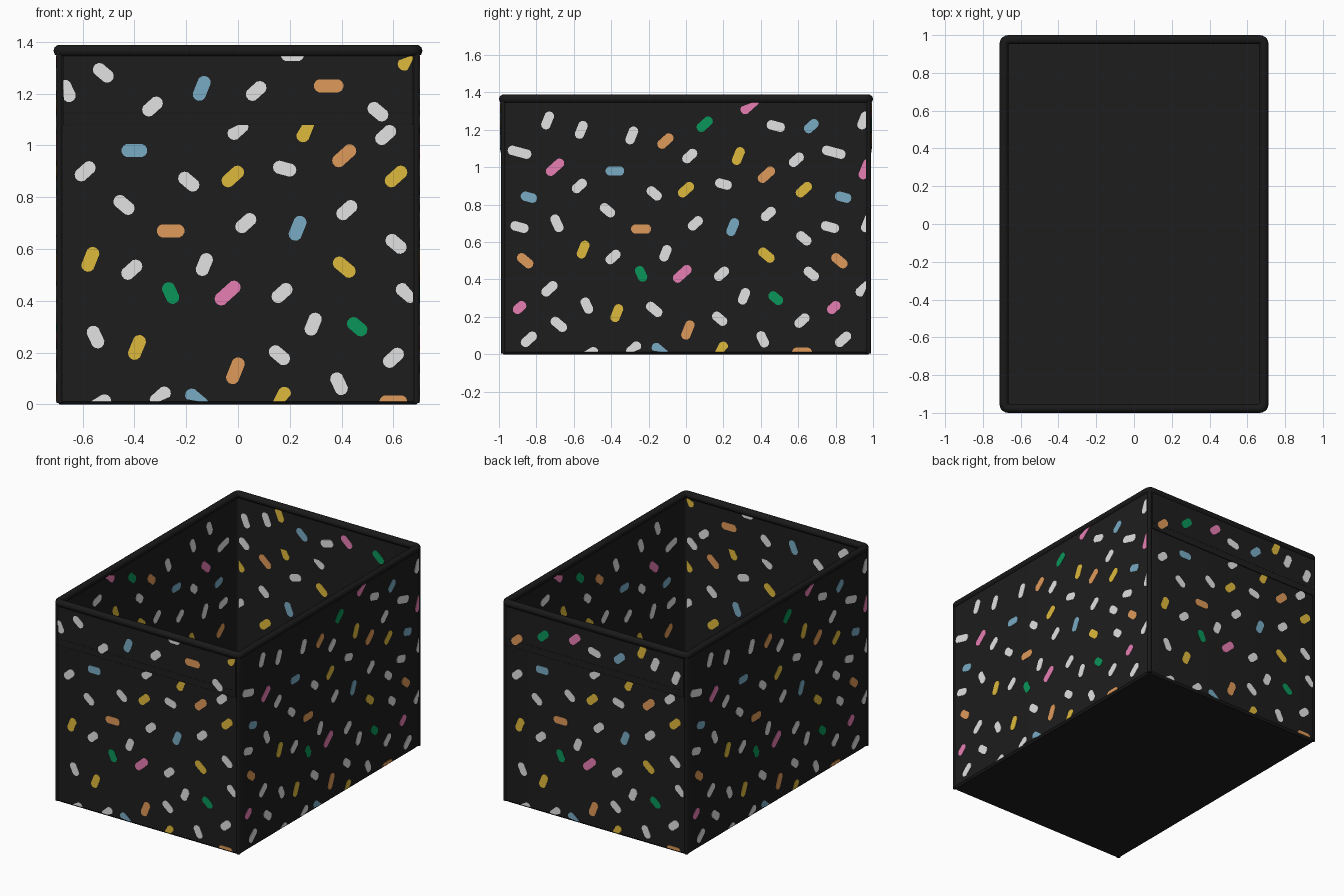
import bpy, bmesh, math
from mathutils import Vector

cube = bpy.data.objects.get("Cube")
if cube:
    bpy.data.objects.remove(cube)

# Main dimensions of the fabric bin
HALF_X, HALF_Y, TOP = 0.7, 0.988, 1.365
WALL, CORNER = 0.02, 0.035
BAND_LOW, BAND_TOP, BAND_THICK = 1.08, 1.345, 0.004
PLATE = 0.002
UP = Vector((0, 0, 1))


def material(name, red, green, blue):
    mat = bpy.data.materials.new(name)
    mat.use_nodes = True
    colour = (red, green, blue, 1)
    mat.diffuse_color = colour
    shader = mat.node_tree.nodes["Principled BSDF"]
    shader.inputs["Base Color"].default_value = colour
    shader.inputs["Roughness"].default_value = 0.9
    return mat


fabric = material("black fabric", 0.0125, 0.0125, 0.0125)
trim = material("dark trim", 0.01, 0.01, 0.01)
white = material("white", 0.76, 0.76, 0.76)
orange = material("orange", 0.74, 0.32, 0.1)
yellow = material("yellow", 0.74, 0.49, 0.045)
blue = material("blue", 0.19, 0.41, 0.56)
green = material("green", 0.003, 0.3, 0.1)
pink = material("pink", 0.8, 0.21, 0.45)


def finish(name, bm, mat, smooth=False):
    bmesh.ops.recalc_face_normals(bm, faces=bm.faces)
    mesh = bpy.data.meshes.new(name)
    bm.to_mesh(mesh)
    bm.free()
    mesh.materials.append(mat)
    obj = bpy.data.objects.new(name, mesh)
    bpy.context.collection.objects.link(obj)
    if smooth:
        bpy.ops.object.select_all(action="DESELECT")
        obj.select_set(True)
        bpy.context.view_layer.objects.active = obj
        bpy.ops.object.shade_smooth_by_angle(angle=math.radians(40))


def rounded_ring(inset, z, steps=5):
    """Rounded rectangle, inset from the outer wall."""
    radius = max(CORNER - inset, 0.008)
    points = []
    for quarter, (sx, sy) in enumerate([(1, 1), (-1, 1), (-1, -1), (1, -1)]):
        cx = sx * (HALF_X - inset - radius)
        cy = sy * (HALF_Y - inset - radius)
        for i in range(steps + 1):
            a = (quarter + i / steps) * math.pi / 2
            points.append((cx + radius * math.cos(a), cy + radius * math.sin(a), z))
    return points


def loft(name, profile, mat, closed):
    """Sweep (inset, height) pairs around the bin."""
    bm = bmesh.new()
    rings = [[bm.verts.new(p) for p in rounded_ring(*pair)] for pair in profile]
    pairs = list(zip(rings, rings[1:]))
    if closed:
        pairs.append((rings[-1], rings[0]))
    else:
        bm.faces.new(rings[0])
        bm.faces.new(rings[-1])
    for low, high in pairs:
        for i in range(len(low)):
            j = (i + 1) % len(low)
            bm.faces.new((low[i], low[j], high[j], high[i]))
    finish(name, bm, mat, True)


def piping(inset, z, radius, sides=10):
    angles = [math.tau * i / sides for i in range(sides)]
    return [(inset + radius * math.cos(a), z + radius * math.sin(a)) for a in angles]


# Open shell and rolled rim
loft("bin_shell", [(0.012, 0), (0, 0.012), (0, TOP), (WALL, TOP), (WALL, WALL)], fabric, False)
loft("top_rim", piping(0.012, TOP, 0.024), trim, True)

# Upright corner piping
for sx, side in ((1, "left"), (-1, "right")):
    for sy, end in ((1, "back"), (-1, "front")):
        bm = bmesh.new()
        bmesh.ops.create_cone(bm, cap_ends=True, segments=12, radius1=0.013,
                              radius2=0.013, depth=TOP - 0.01)
        centre = Vector((sx * (HALF_X - 0.012), sy * (HALF_Y - 0.012), TOP / 2))
        bmesh.ops.translate(bm, verts=bm.verts, vec=centre)
        finish(f"{end}_{side}_corner_piping", bm, trim, True)


def add_prism(bm, outline, normal, near, far):
    """Flat plate on a wall; the outline is in wall coordinates."""
    across = UP.cross(normal)
    layers = [[bm.verts.new(normal * d + across * u + UP * z) for u, z in outline]
              for d in (near, far)]
    for layer in layers:
        bm.faces.new(layer)
    for i in range(len(outline)):
        j = (i + 1) % len(outline)
        bm.faces.new((layers[0][i], layers[0][j], layers[1][j], layers[1][i]))


def rectangle(half, low, high):
    return [(-half, low), (half, low), (half, high), (-half, high)]


# Name, outward direction, distance from the centre, half width
WALLS = [("front", Vector((0, -1, 0)), HALF_Y, HALF_X), ("back", Vector((0, 1, 0)), HALF_Y, HALF_X),
         ("left", Vector((1, 0, 0)), HALF_X, HALF_Y), ("right", Vector((-1, 0, 0)), HALF_X, HALF_Y)]
ENDS, SIDES = ("front", "back"), ("left", "right")

# Folded bands with a stitched seam on both ends
for name, normal, dist, half in WALLS[:2]:
    bm = bmesh.new()
    add_prism(bm, rectangle(half - 0.025, BAND_LOW, BAND_TOP), normal, dist - 0.002, dist + BAND_THICK)
    finish(f"{name}_band", bm, fabric)
    for label, z in (("stitch", 1.125), ("hem", BAND_LOW)):
        bm = bmesh.new()
        add_prism(bm, rectangle(half - 0.025, z - 0.002, z + 0.002), normal, dist, dist + BAND_THICK + 0.001)
        finish(f"{name}_band_{label}", bm, trim)

# Fleck directions in degrees
FLAT, RISE, STEEP, FALL, DROP, DIP = 0, 42, 68, -40, -65, -15


def fleck_outline(u, z, angle, length, limit, low, high):
    """Capsule, trimmed to the wall panel."""
    radius, arm = 0.026, length / 2 - 0.026
    turn = math.radians(angle)
    points = []
    for i in range(12):
        a = math.tau * (i + 0.5) / 12
        x = radius * math.cos(a) + math.copysign(arm, math.cos(a))
        y = radius * math.sin(a)
        px = u + x * math.cos(turn) - y * math.sin(turn)
        pz = z + x * math.sin(turn) + y * math.cos(turn)
        points.append((min(max(px, -limit), limit), min(max(pz, low), high)))
    return points


def scatter(name, mat, flecks, walls, length=0.1, shift=0.0, band=False):
    """Flecks in hundredths, printed on both sides of each wall."""
    bm = bmesh.new()
    for wall, normal, dist, half in WALLS:
        if wall not in walls:
            continue
        outer = dist + (BAND_THICK if band else 0)
        inner = dist - WALL
        low = BAND_LOW if band else 0.012
        high = BAND_LOW if wall in ENDS and not band else BAND_TOP
        # The lining is printed slightly out of step with the outside
        lining = 0.0 if band else 0.06 if wall in ENDS else 0.08
        for u, z, angle in flecks:
            u, z = u / 100 + shift, z / 100
            for face, offset, floor in ((outer, 0.0, low), (inner, lining, max(low, WALL))):
                if abs(u + offset) < half - 0.01:
                    shape = fleck_outline(u + offset, z, angle, length, half - 0.025, floor, high)
                    add_prism(bm, shape, normal, face - PLATE, face + PLATE)
    finish(name, bm, mat)


def scatter_all(name, mat, flecks, length=0.1):
    """The shared print sits a little further along on the long sides."""
    scatter(f"{name}_end_flecks", mat, flecks, ENDS, length)
    scatter(f"{name}_side_flecks", mat, flecks, SIDES, length, 0.02)


# Flecks shared by every wall
scatter_all("white", white, [
    (-59, 90, RISE), (-44, 77, FALL), (-41, 52, RISE), (-55, 26, DROP), (-13, 54, STEEP),
    (-19, 86, FALL), (0, 106, RISE), (18, 91, DIP), (3, 70, RISE), (17, 43, RISE),
    (29, 31, STEEP), (16, 19, FALL), (39, 8, DROP), (60, 18, RISE), (65, 43, FALL),
    (61, 62, FALL), (42, 75, RISE), (57, 104, RISE), (-30, 3, RISE), (-53, 0, RISE)], 0.092)
scatter_all("orange", orange, [(-26, 67, FLAT), (41, 96, RISE), (-1, 13, STEEP), (60, 1, FLAT)], 0.108)
scatter_all("yellow", yellow, [(-57, 56, STEEP), (-39, 22, STEEP), (-2, 88, RISE), (26, 106, STEEP),
                               (61, 88, RISE), (41, 53, FALL), (17, 2, STEEP)])
scatter_all("blue", blue, [(-40, 98, FLAT), (23, 68, STEEP), (-16, 2, FALL)])
scatter_all("green", green, [(-26, 43, DROP), (46, 30, FALL)], 0.088)
scatter_all("pink", pink, [(-4, 43, RISE)], 0.118)

# Flecks found on the long sides only
scatter("white_outer_flecks", white, [
    (-74, 125, STEEP), (-56, 120, STEEP), (-29, 117, STEEP), (48, 122, DIP), (95, 125, STEEP),
    (-69, 70, DROP), (-89, 68, DIP), (-73, 35, RISE), (-68, 16, FALL), (-84, 8, RISE),
    (77, 68, DIP), (95, 35, RISE), (84, 8, RISE), (97, 70, STEEP), (-17, 24, FALL)], SIDES)
scatter("long_white_flecks", white, [(-89, 108, DIP), (79, 108, DIP)], SIDES, 0.13)
scatter("orange_outer_flecks", orange, [(-11, 114, RISE), (-86, 50, FALL), (82, 50, FALL)], SIDES)
scatter("green_outer_fleck", green, [(10, 123, RISE)], SIDES)
scatter("blue_outer_flecks", blue, [(67, 122, RISE), (-84, 84, DIP), (84, 84, DIP)], SIDES, 0.09)
scatter("pink_outer_flecks", pink, [(-70, 100, RISE), (34, 133, RISE), (96, 99, STEEP)], SIDES, 0.115)
scatter("short_pink_flecks", pink, [(-89, 25, RISE), (79, 25, RISE)], SIDES, 0.08)


def scatter_band(wall, label, mat, flecks, length=0.1):
    scatter(f"{label}_{wall}_band_flecks", mat, flecks, [wall], length, band=True)


# Flecks on the end bands
scatter_band("front", "white", white, [(-52, 128, FALL), (-33, 115, RISE), (7, 121, RISE),
             (54, 113, FALL), (21, 135, FLAT), (-66, 121, DROP)], 0.09)
scatter_band("front", "blue", blue, [(-14, 122, STEEP)])
scatter_band("front", "orange", orange, [(35, 123, FLAT)], 0.115)
scatter_band("front", "yellow", yellow, [(66, 133, RISE)])
scatter_band("back", "white", white, [(0, 121, DIP), (46, 125, STEEP), (62, 120, STEEP)])
scatter_band("back", "orange", orange, [(-59, 114, RISE)])
scatter_band("back", "green", green, [(-39, 122, RISE)])
scatter_band("back", "pink", pink, [(-15, 126, RISE)])
scatter_band("back", "blue", blue, [(19, 122, RISE)])
scatter_band("back", "yellow", yellow, [(36, 131, STEEP)])
